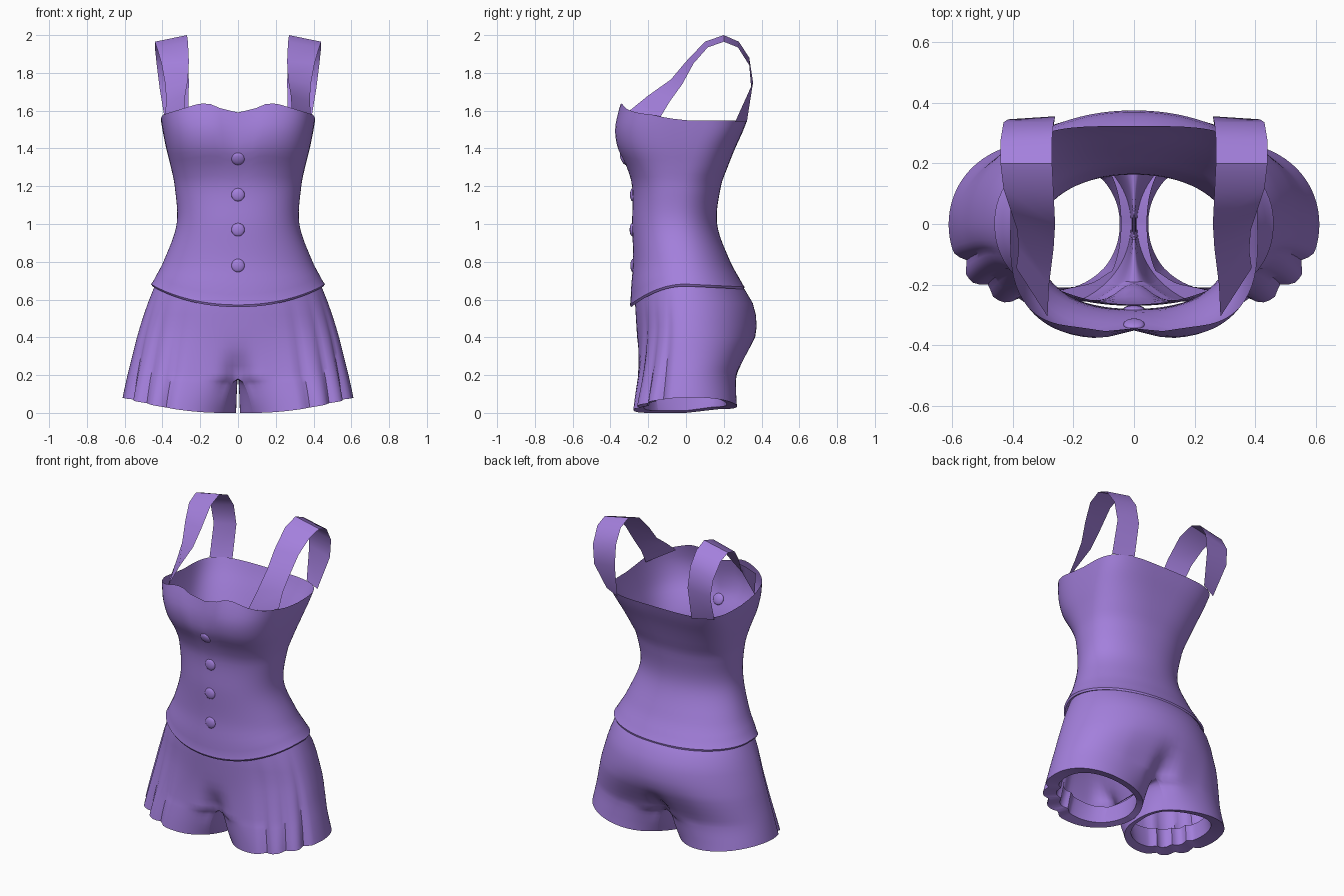
import bpy, bmesh
from math import sin, cos, pi, exp, radians

cube = bpy.data.objects.get("Cube")
if cube:
    bpy.data.objects.remove(cube, do_unlink=True)

violet = bpy.data.materials.new("violet cloth")
violet.use_nodes = True
violet.diffuse_color = (0.37, 0.215, 0.72, 1)
violet.node_tree.nodes["Principled BSDF"].inputs["Base Color"].default_value = violet.diffuse_color


def sample(table, z):
    """Smooth curve through rows of (height, values...)."""
    z = min(max(z, table[0][0]), table[-1][0])
    i = max(k for k in range(len(table) - 1) if table[k][0] <= z)
    a, b = table[i], table[i + 1]
    before, after = table[max(i - 1, 0)], table[min(i + 2, len(table) - 1)]
    h = b[0] - a[0]
    u = (z - a[0]) / h
    out = []
    for k in range(1, len(a)):
        m = (b[k] - before[k]) / (b[0] - before[0]) * h
        n = (after[k] - a[k]) / (after[0] - a[0]) * h
        out.append((1 + 2 * u) * (1 - u) ** 2 * a[k] + u * (1 - u) ** 2 * m
                   + u * u * (3 - 2 * u) * b[k] + u * u * (u - 1) * n)
    return out


def power(v, n):
    return (1 if v >= 0 else -1) * abs(v) ** (2 / n)


def finish(obj, angle=40):
    obj.data.materials.append(violet)
    bpy.ops.object.select_all(action='DESELECT')
    obj.select_set(True)
    bpy.context.view_layer.objects.active = obj
    bpy.ops.object.shade_smooth_by_angle(angle=radians(angle))


def loft(name, rows, closed=True, skip=lambda i, j: False, mirror=False):
    """Skin a list of equal-length rows of points."""
    bm = bmesh.new()
    grid = [[bm.verts.new(p) for p in row] for row in rows]
    count = len(rows[0])
    for i in range(len(rows) - 1):
        for j in range(count if closed else count - 1):
            k = (j + 1) % count
            if not skip(i, j):
                bm.faces.new((grid[i][j], grid[i][k], grid[i + 1][k], grid[i + 1][j]))
    bmesh.ops.delete(bm, geom=[v for v in bm.verts if not v.link_faces], context='VERTS')
    mesh = bpy.data.meshes.new(name)
    bm.to_mesh(mesh)
    bm.free()
    obj = bpy.data.objects.new(name, mesh)
    bpy.context.collection.objects.link(obj)
    if mirror:
        mod = obj.modifiers.new("mirror", 'MIRROR')
        mod.merge_threshold = 0.0005
    finish(obj)


# Bodice: height, half width, front, back, centre depth, front and back squareness
BODICE = [(.55, .48, -.295, .35, 0, 2.1, 2.1), (.67, .46, -.29, .305, 0, 2.1, 2.1),
          (.8, .395, -.28, .235, -.02, 2.1, 2.1), (1, .325, -.285, .165, -.05, 2.2, 2.1),
          (1.2, .335, -.285, .185, -.04, 2.4, 2.3), (1.3, .355, -.315, .22, -.02, 2.7, 2.6),
          (1.4, .38, -.365, .26, 0, 3, 3), (1.5, .4, -.38, .305, .02, 3.2, 3.6),
          (1.6, .415, -.36, .34, .03, 3.3, 4.2), (1.66, .42, -.34, .35, .03, 3.3, 4.2)]


def bodice_point(t, z, grow=1):
    width, front, back, mid, n_front, n_back = sample(BODICE, z)
    n = n_front if sin(t) < 0 else n_back
    x = width * power(cos(t), n)
    reach = back - mid if sin(t) > 0 else mid - front
    y = mid + reach * power(sin(t), n)
    if sin(t) < 0:  # hollow between the bust cups
        y += .03 * exp(-(x / .07) ** 2) * exp(-((z - 1.5) / .13) ** 2)
    return (x * grow, y * grow, z)


def hem_height(t):
    s = sin(t)
    return .67 - .11 * s * s if s < 0 else .67 - .015 * s


def rim_height(t):
    x, y, _ = bodice_point(t, 1.58)
    if y > 0:
        return 1.547
    front = 1.59 + .048 * min(abs(x) / .15, 1) ** 1.5 - .03 * max(abs(x) - .2, 0) / .1
    blend = min(-y / .18, 1)
    return 1.547 + (front - 1.547) * blend


COUNT, LEVELS = 72, 30
angles = [2 * pi * j / COUNT - pi / 2 for j in range(COUNT)]
rows = [[bodice_point(t, hem_height(t) + .008, .95) for t in angles],
        [bodice_point(t, hem_height(t), .985) for t in angles],
        [bodice_point(t, hem_height(t) + .012, 1.01) for t in angles]]
for i in range(LEVELS + 1):
    v = .03 + .97 * i / LEVELS
    rows.append([bodice_point(t, hem_height(t) + v * (rim_height(t) - hem_height(t)))
                 for t in angles])
loft("bodice", rows)

# Shoulder straps: ribbons between an inner and an outer edge
INNER = [(.285, -.305, 1.595), (.28, -.2, 1.68), (.265, -.08, 1.765), (.26, 0, 1.86),
         (.265, .1, 1.965), (.27, .2, 2), (.27, .28, 1.965), (.265, .335, 1.88),
         (.26, .355, 1.75), (.265, .322, 1.54)]
OUTER = [(.388, -.145, 1.55), (.38, -.085, 1.65), (.385, -.02, 1.74), (.405, .04, 1.85),
         (.43, .115, 1.935), (.44, .2, 1.965), (.44, .275, 1.935), (.43, .335, 1.84),
         (.415, .345, 1.72), (.385, .26, 1.54)]
loft("shoulder_straps", [INNER, OUTER], closed=False, mirror=True)

# Shorts: height, half width, front, back
SHORTS = [(0, .625, -.28, .27), (.085, .61, -.275, .27), (.2, .585, -.265, .28),
          (.3, .56, -.26, .325), (.4, .535, -.26, .368), (.5, .505, -.265, .372),
          (.6, .47, -.27, .345), (.72, .42, -.265, .26)]
CROTCH, GAP, TURN, ROUND = .18, .01, .08, 2.05
PLEATS = [radians(a) for a in (-20, -37, -54)]


def arc(u):
    return max(1 - abs(u) ** ROUND, 0) ** (1 / ROUND)


def shorts_point(t, base, shrink=1):
    c, s = cos(t), sin(t)
    outer = c > -1e-6
    lift = .08 * max(c, 0) ** 2 + (.02 * s if s > 0 else 0)
    z = base + lift * max(1 - base / .4, 0)
    width, front, back = sample(SHORTS, z)
    depth = back if s > 0 else -front
    mid = (width + GAP) / 2
    # hip outline, open along the middle
    x = width * power(max(c, 0), ROUND)
    y = depth * (power(s, ROUND) if outer else s)
    y *= 1 - .28 * exp(-(x / .07) ** 2) * exp(-((base - CROTCH) / .11) ** 2)
    # leg outline, closed by the inner thigh
    w = max(1 - base / CROTCH, 0) ** .5
    far = min(x / mid, 1)
    if outer:
        leg_x = x + TURN * (1 - x / width) ** 2
        leg_y = depth * arc((leg_x - mid) / (width - mid)) * (1 if s > 0 else -1)
    else:
        fall = arc((TURN - mid) / (width - mid)) * s
        leg_x, leg_y = mid - (width - mid) * arc(fall), depth * fall
    x += w * (leg_x - x)
    y += (w + (max(1 - base / .45, 0) - w) * far) * (leg_y - y)
    # pleats deepen towards the hem
    dent = sum(exp(-((t - a) / .06) ** 2) for a in PLEATS)
    k = 1 - .1 * dent * max(1 - base / .65, 0)
    x, y = mid + (x - mid) * k, y * k
    # the lining sits closer to the inner thigh
    pivot = mid - .12
    return (pivot + (x - pivot) * shrink, y * shrink, z)


SIDES = 128
angles = [2 * pi * j / SIDES - pi / 2 for j in range(SIDES)]
lining = [.13, .07, .012]
heights = [0, .03, .06, .09, .12, .145, .165, CROTCH, .21, .25, .3, .35, .4, .46, .52, .58, .65, .72]
rows = [[shorts_point(t, b, .8) for t in angles] for b in lining]
rows += [[shorts_point(t, b) for t in angles] for b in heights]
split = len(lining) + heights.index(CROTCH)
loft("shorts", rows, mirror=True,
     skip=lambda i, j: i >= split and j >= SIDES // 2)

# Front buttons
for n, z in enumerate((.78, .97, 1.155, 1.345)):
    y = bodice_point(-pi / 2, z)[1]
    bpy.ops.mesh.primitive_uv_sphere_add(segments=20, ring_count=10, radius=.035,
                                         location=(0, y, z))
    button = bpy.context.object
    button.name = f"button_{n + 1}"
    button.scale.y = .4
    if z > 1.3:
        button.rotation_euler.x = radians(25)
    finish(button, 60)
